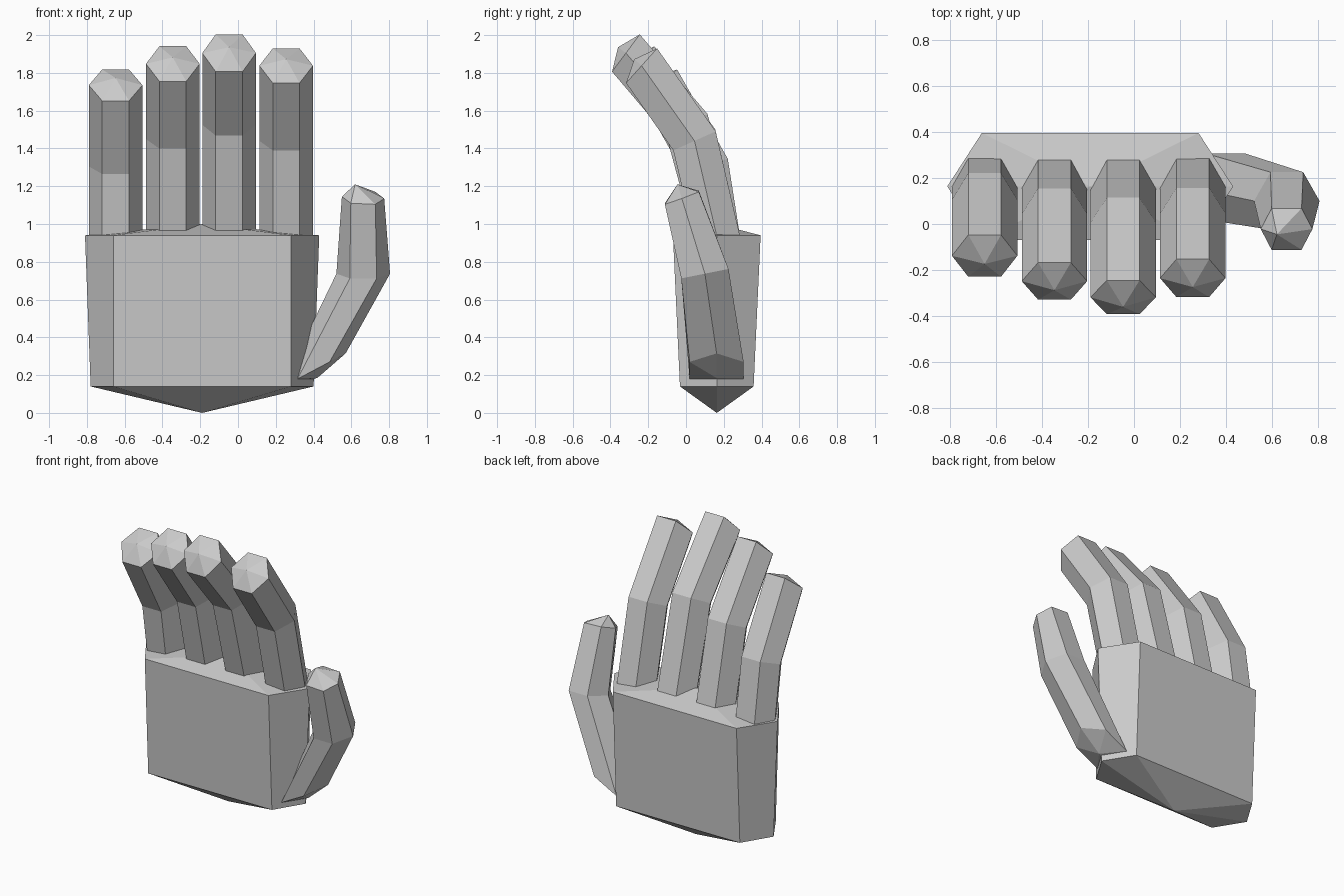
import bpy
import bmesh
from math import atan2, sin, cos, radians
from mathutils import Vector

cube = bpy.data.objects.get("Cube")
if cube:
    bpy.data.objects.remove(cube)

GREY = (0.6, 0.6, 0.6, 1)
mat = bpy.data.materials.new("plain_grey")
mat.use_nodes = True
mat.diffuse_color = GREY
mat.node_tree.nodes["Principled BSDF"].inputs["Base Color"].default_value = GREY


def hexagon(centre, u, v, flat=0.5):
    """Six points: u reaches the side corners, v the flat edges."""
    c, u, v = Vector(centre), Vector(u), Vector(v)
    return [c + u, c + u * flat + v, c - u * flat + v,
            c - u, c - u * flat - v, c + u * flat - v]


def loft(name, bottom, rings, top):
    """Skin hexagons in order and close both ends with shallow points."""
    bm = bmesh.new()
    loops = [[bm.verts.new(p) for p in ring] for ring in rings]
    for low, high in zip(loops, loops[1:]):
        for i in range(6):
            j = (i + 1) % 6
            bm.faces.new((low[i], low[j], high[j], high[i]))
    for point, loop in ((bottom, loops[0]), (top, loops[-1])):
        apex = bm.verts.new(point)
        for i in range(6):
            bm.faces.new((loop[i], loop[(i + 1) % 6], apex))
    bmesh.ops.recalc_face_normals(bm, faces=bm.faces)
    mesh = bpy.data.meshes.new(name)
    bm.to_mesh(mesh)
    bm.free()
    mesh.materials.append(mat)
    obj = bpy.data.objects.new(name, mesh)
    bpy.context.collection.objects.link(obj)


# Palm: flattened hexagonal block with pointed ends
PX, PY = -0.19, 0.163
loft("palm", (PX, PY, 0),
     [hexagon((PX, PY, 0.14), (0.59, 0, 0), (0, 0.195, 0), 0.47 / 0.59),
      hexagon((PX, PY, 0.94), (0.62, 0, 0), (0, 0.232, 0), 0.47 / 0.62)],
     (PX, PY, 1.0))

# Fingers: one bend each, tips tilted a little further forward
R, FLAT = 0.142, 0.123


def lean(a, b):
    return atan2(a.y - b.y, b.z - a.z)


def finger(name, x, knuckle, tip):
    base = Vector((x, 0.162, 0.94))
    knuckle, tip = Vector((x, *knuckle)), Vector((x, *tip))
    lower, upper = lean(base, knuckle), lean(knuckle, tip)
    end = upper + radians(13)
    rings = [hexagon(c, (R, 0, 0), (0, FLAT * cos(a), FLAT * sin(a)))
             for c, a in ((base, 0), (knuckle, (lower + upper) / 2), (tip, end))]
    point = tip + Vector((0, -sin(end), cos(end))) * 0.052
    loft(name, base - Vector((0, 0, 0.05)), rings, point)


finger("little_finger", -0.648, (0.105, 1.305), (-0.138, 1.735))
finger("ring_finger", -0.345, (0.043, 1.45), (-0.248, 1.848))
finger("middle_finger", -0.047, (0.005, 1.525), (-0.318, 1.905))
finger("index_finger", 0.255, (0.045, 1.44), (-0.235, 1.838))

# Thumb: grows from the lower side of the palm and curves upward
loft("thumb", (0.42, 0.162, 0.185),
     [hexagon((0.4, 0.162, 0.225), (0.17, 0, 0.09), (0, 0.143, 0)),
      hexagon((0.663, 0.1, 0.737), (R, 0, 0), (0, 0.125, 0.025)),
      hexagon((0.662, -0.022, 1.14), (0.112, 0, -0.005), (0, 0.09, 0.033), 0.58)],
     (0.62, -0.045, 1.21))
